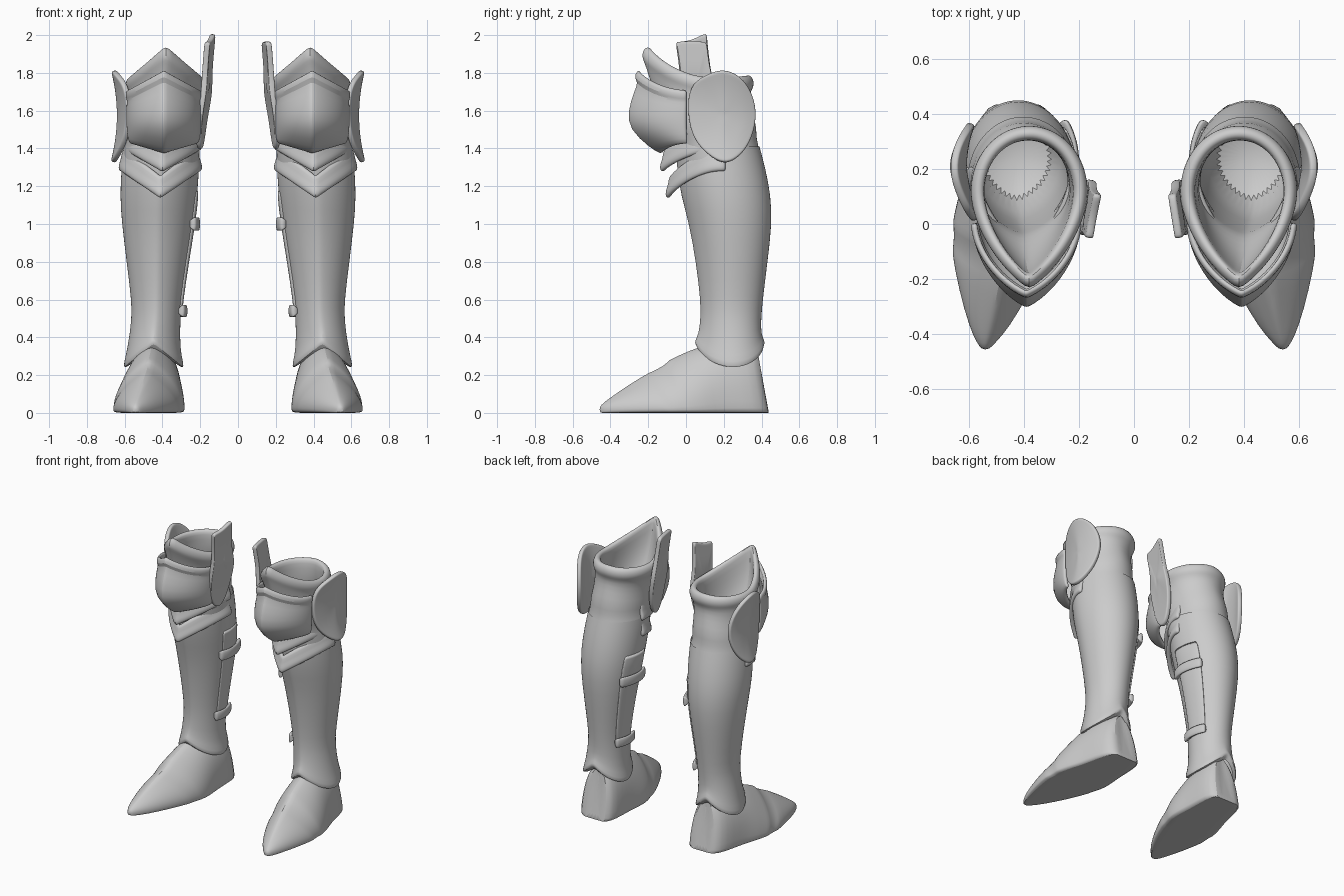
import bpy, bmesh, math

if "Cube" in bpy.data.objects:
    bpy.data.objects.remove(bpy.data.objects["Cube"])

steel = bpy.data.materials.new("grey_steel")
steel.diffuse_color = (0.6, 0.6, 0.6, 1)
steel.use_nodes = True
steel.node_tree.nodes["Principled BSDF"].inputs["Base Color"].default_value = steel.diffuse_color


def finish(name, bm, thick=0.0, mirror=True, sub=1):
    me = bpy.data.meshes.new(name)
    bm.to_mesh(me)
    bm.free()
    me.materials.append(steel)
    ob = bpy.data.objects.new(name, me)
    bpy.context.collection.objects.link(ob)
    if mirror:
        ob.modifiers.new("mirror", 'MIRROR').use_mirror_merge = False
    if thick:
        s = ob.modifiers.new("thickness", 'SOLIDIFY')
        s.thickness, s.offset = thick, -1
    m = ob.modifiers.new("smooth", 'SUBSURF')
    m.levels = m.render_levels = sub
    bpy.context.view_layer.objects.active = ob
    ob.select_set(True)
    bpy.ops.object.shade_smooth_by_angle(angle=math.radians(50))
    ob.select_set(False)


def loft(bm, rings, closed=True):
    vs = [[bm.verts.new(p) for p in r] for r in rings]
    n = len(vs[0])
    for a, b in zip(vs, vs[1:]):
        for j in range(n if closed else n - 1):
            k = (j + 1) % n
            bm.faces.new((a[j], a[k], b[k], b[j]))
    return vs


def level_ring(lv, a0, a1, n, closed):
    # level: z front/side/back, x min/max, y front/middle/back, front sharpness
    zf, zs, zb, x0, x1, yf, ym, yb, p = lv
    pts = []
    for i in range(n):
        a = math.radians(a0 + (a1 - a0) * i / (n if closed else n - 1))
        s, c = math.sin(a), math.cos(a)
        if c >= 0:
            y = ym + (yf - ym) * ((1 - p) * c + p * (1 - abs(s)))
            z = zf + (zs - zf) * abs(s)
        else:
            y = ym - (yb - ym) * c
            z = zb + (zs - zb) * abs(s)
        pts.append(((x0 + x1) / 2 + (x1 - x0) / 2 * s, y, z))
    return pts


def shell(name, levels, a0=-180, a1=180, n=40, thick=0.0, cap=False):
    closed = a1 - a0 >= 360
    bm = bmesh.new()
    vs = loft(bm, [level_ring(l, a0, a1, n, closed) for l in levels], closed)
    if cap:
        bm.faces.new(vs[-1])
    finish(name, bm, thick)


def grow(lv, d, dz=0.0):
    # widen a level by d and lift it by dz
    zf, zs, zb, x0, x1, yf, ym, yb, p = lv
    return (zf + dz, zs + dz, zb + dz, x0 - d, x1 + d, yf - d, ym, yb + d, p)


def blend(table, t):
    # straight-line lookup in rows that start with the key
    for a, b in zip(table, table[1:]):
        if t <= b[0]:
            f = max(0, (t - a[0]) / (b[0] - a[0]))
            return [u + (v - u) * f for u, v in zip(a, b)]
    return list(table[-1])


# Greave: height, x min/max, y front/middle/back
calf = [(.42, .308, .585, .065, .25, .397),
        (.50, .305, .562, .075, .24, .398),
        (.60, .298, .565, .075, .24, .407),
        (.80, .268, .59, .05, .24, .432),
        (1.0, .235, .615, .015, .23, .456),
        (1.15, .215, .626, -.03, .21, .45),
        (1.30, .205, .617, -.05, .18, .42),
        (1.41, .203, .605, -.06, .16, .39)]


def calf_level(z, d=0.0, dip=0.0):
    r = blend(calf, z)
    return grow((z, z - dip, z, *r[1:], .2), d)


lip = [calf_level(z, d, dip) for z, d, dip in
       ((.34, -.005, .09), (.37, .02, .135), (.39, .02, .125), (.42, 0, .08))]
shell("greave", lip + [calf_level(r[0]) for r in calf[1:]])

# Hollow cuff: up the outside, over a rolled rim, down the inside
cuff = [(1.38, 1.38, 1.38, .205, .605, -.06, .16, .393, .2),
        (1.45, 1.45, 1.45, .215, .595, -.07, .15, .372, .2),
        (1.52, 1.50, 1.52, .203, .60, -.10, .13, .375, .2),
        (1.64, 1.58, 1.62, .205, .585, -.16, .12, .345, .3),
        (1.80, 1.67, 1.68, .195, .585, -.205, .12, .335, .4)]
rim = (1.90, 1.735, 1.745, .197, .567, -.21, .12, .33, .4)
roll = [grow(rim, .03 * math.cos(t), .045 * math.sin(t))
        for t in (math.radians(a) for a in range(-50, 181, 33))]
lining = [grow(l, -.03) for l in reversed(cuff)]
shell("knee_cuff", cuff + roll + lining + [calf_level(z, -.02) for z in (1.1, .8)], cap=True)

# Knee cup with a pointed upper brow: z front/side, widening, y front
shell("knee_cup", [
    (zf, zs, 0, .197 - d, .588 + d, yf, .01, 0, .3) for zf, zs, d, yf in (
        (1.365, 1.42, -.018, -.13), (1.40, 1.445, -.003, -.19), (1.50, 1.51, .003, -.305),
        (1.60, 1.57, .005, -.312), (1.71, 1.63, .003, -.275), (1.755, 1.655, 0, -.255),
        (1.775, 1.67, .009, -.278), (1.82, 1.71, .006, -.262))], -88, 88, 33, .025)

# Two overlapping chevron lames below the knee
for name, zf, zs, yf, x0, x1 in (("upper_lame", 1.27, 1.385, -.14, .195, .606),
                                 ("lower_lame", 1.13, 1.275, -.11, .192, .63)):
    base = (zf, zs, zs, x0, x1, yf, .185, .4, .4)
    shell(name, [grow(base, d, dz) for d, dz in
                 ((-.005, 0), (.004, .02), (0, .045), (-.012, .075), (-.017, .125))],
          -97, 97, 33, .03)

# Inner calf plate and its two straps
shell("inner_calf_plate", [calf_level(z, .009) for z in (.52, .6, .8, 1.0, 1.18)],
      -125, -72, 12, .015)
for name, z, h in (("upper_strap", 1.0, .04), ("lower_strap", .54, .037)):
    shell(name, [grow(calf_level(z), .036 - .012 * abs(d) ** 6, d * h)
                 for d in (-1, -.8, 0, .8, 1)], -127, -62, 12, .04)

# Foot: sections from the heel to the toe, stepped where plates overlap
# (y at top, backward lean, centre x, half width, height, ridge sharpness)
foot = [
    (.37, .20, .425, .04, .33, 0), (.385, .17, .425, .085, .34, 0),
    (.35, .16, .43, .13, .36, 0), (.26, .12, .44, .147, .37, 0),
    (.15, .12, .45, .16, .37, .1), (.05, .2, .46, .178, .35, .3),
    (-.03, .3, .466, .186, .315, .4), (-.10, .4, .475, .188, .285, .5),
    (-.108, .4, .476, .183, .262, .5), (-.19, .55, .486, .172, .222, .6),
    (-.21, .6, .49, .178, .214, .6), (-.30, .4, .508, .130, .155, .5),
    (-.39, .2, .527, .074, .09, .3), (-.44, .1, .54, .032, .052, .1),
    (-.458, 0, .542, .012, .03, 0)]
bm = bmesh.new()
rings = []
for y, k, cx, w, h, p in foot:
    ring = [(cx + w * f, y + k * h, 0) for f in (-.95, -.5, 0, .5, .95)]
    for i in range(17):
        a = math.pi * i / 16
        s, c = max(0, math.sin(a)), math.cos(a)
        z = .012 + (h - .012) * ((1 - p) * s ** .8 + p * (1 - abs(c)) ** .8)
        ring.append((cx + w * c, y + k * (h - z), z))
    rings.append(ring)
vs = loft(bm, rings)
bm.faces.new(vs[0])
bm.faces.new(vs[-1])
bmesh.ops.recalc_face_normals(bm, faces=bm.faces)
finish("foot", bm)


def plate(name, outline, xfun, thick, flip, mirror):
    # leaf-shaped plate: shrinking copies of an outline in the yz plane
    cy = sum(p[0] for p in outline) / len(outline)
    cz = sum(p[1] for p in outline) / len(outline)
    bm = bmesh.new()
    rings = []
    for f in (1, .93, .7, .4, .12):
        pts = [(cy + (y - cy) * f, cz + (z - cz) * f) for y, z in outline]
        rings.append([(xfun(y, z), y, z) for y, z in pts])
    vs = loft(bm, rings)
    bm.faces.new(vs[-1])
    bmesh.ops.recalc_face_normals(bm, faces=bm.faces)
    if sum(f.normal.x for f in bm.faces) * flip < 0:
        bmesh.ops.reverse_faces(bm, faces=bm.faces)
    finish(name, bm, thick, mirror, 2)


# Outer knee wing, bowed and flared at top and bottom
bow = [(0, .583), (.1, .62), (.2, .642), (.3, .632), (.38, .60)]
plate("outer_knee_wing",
      [(0, 1.65), (.03, 1.745), (.10, 1.785), (.19, 1.82), (.29, 1.785), (.36, 1.69),
       (.382, 1.56), (.34, 1.42), (.27, 1.345), (.20, 1.32), (.12, 1.36), (.02, 1.46)],
      lambda y, z: blend(bow, y)[1] + .62 * (z - 1.57) ** 2, .03, 1, True)

# Inner knee fins, rising above the cuff; one ends in a taller point
lean = [(1.4, .19), (1.55, .18), (1.64, .168), (1.72, .147), (1.8, .153), (2.0, .128)]
for side, name, tip in ((1, "inner_fin_a", 1.965), (-1, "inner_fin_b", 2.015)):
    plate(name,
          [(-.055, 1.95), (-.055, 1.965), (.02, 1.965), (.105, tip), (.108, tip - .02),
           (.128, 1.79), (.165, 1.70), (.155, 1.55), (.11, 1.42), (.05, 1.38),
           (-.01, 1.44), (-.04, 1.56), (-.045, 1.70), (-.03, 1.79)],
          lambda y, z: side * (blend(lean, z)[1] - .16 * (y - .04)), .03, -side, False)
